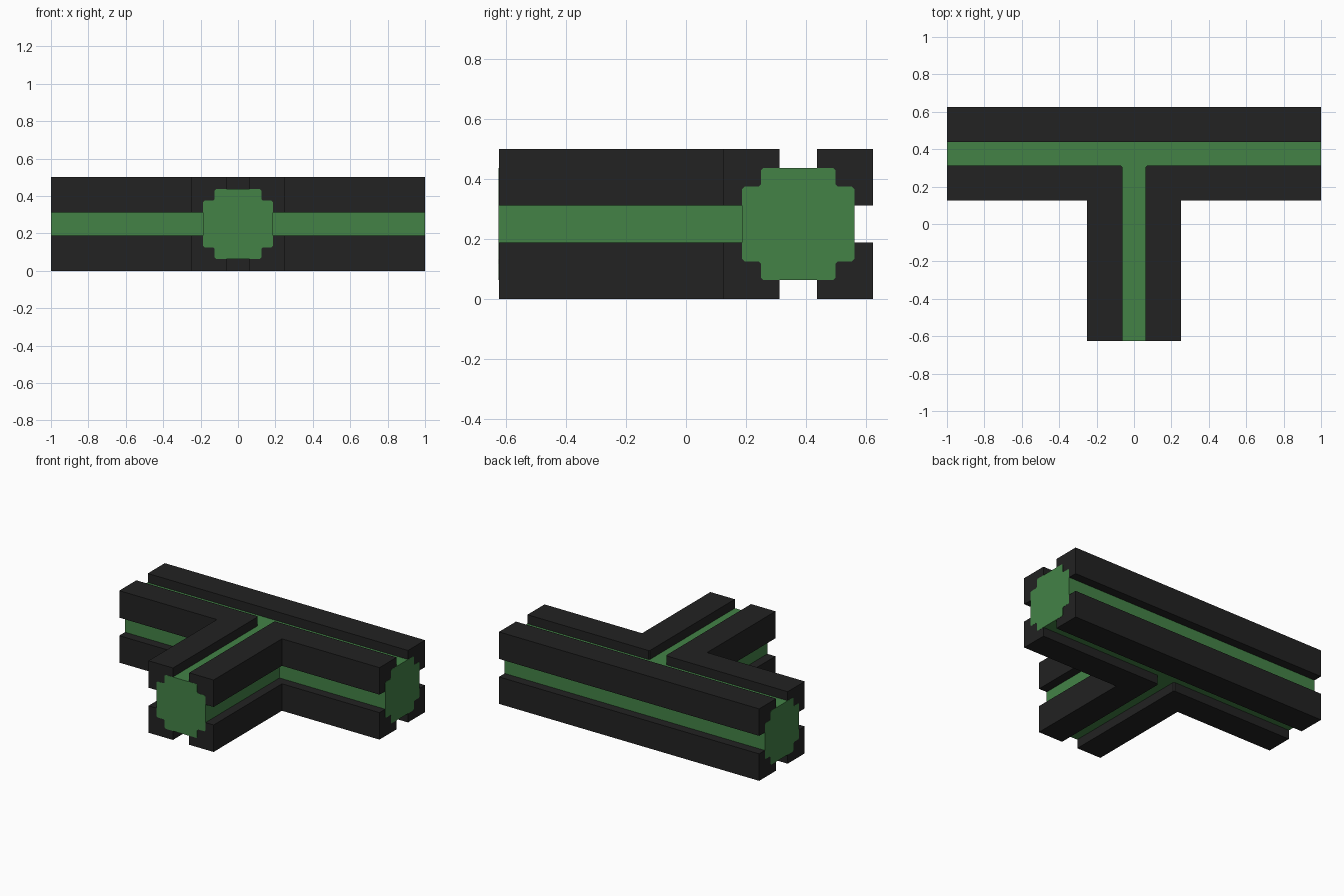
import bpy, bmesh
from mathutils import Vector, Matrix

if "Cube" in bpy.data.objects:
    bpy.data.objects.remove(bpy.data.objects["Cube"])


def material(name, rgb):
    m = bpy.data.materials.new(name)
    m.diffuse_color = (*rgb, 1)
    m.use_nodes = True
    m.node_tree.nodes["Principled BSDF"].inputs["Base Color"].default_value = m.diffuse_color
    return m


GREEN = material("green", (0.056, 0.223, 0.062))
BLACK = material("charcoal", (0.016, 0.016, 0.016))


def prism(name, outline, lo, hi, matrix, mat):
    """Extrude a closed 2D outline from lo to hi along local z, then place it."""
    bm = bmesh.new()
    face = bm.faces.new([bm.verts.new((a, b, lo)) for a, b in outline])
    ext = bmesh.ops.extrude_face_region(bm, geom=[face])
    bmesh.ops.translate(bm, vec=Vector((0, 0, hi - lo)),
                        verts=[v for v in ext["geom"] if isinstance(v, bmesh.types.BMVert)])
    bm.transform(matrix)
    bmesh.ops.recalc_face_normals(bm, faces=bm.faces)
    me = bpy.data.meshes.new(name)
    bm.to_mesh(me)
    bm.free()
    me.materials.append(mat)
    ob = bpy.data.objects.new(name, me)
    bpy.context.collection.objects.link(ob)
    return ob


AXIS_Y, AXIS_Z = 0.375, 0.25   # centre line of the crossbar
GAP, HALF = 0.0625, 0.25       # half slot width, half bar width
W, N, C = 0.1875, 0.125, 0.008  # core half width, notch position, small chamfer
LIFT = 0.001                   # core end plates sit just proud of the rails

# Core section: square with stepped, lightly chamfered corners
quarter = [(W, N - C), (W - C, N), (N + C, N), (N, N + C), (N, W - C), (N - C, W)]
section = []
for a, b in ((1, 0), (0, 1), (-1, 0), (0, -1)):
    section += [(a * u - b * v, b * u + a * v) for u, v in quarter]

# Green cores: crossbar along x, stem along y
along_x = Matrix.Translation((0, AXIS_Y, AXIS_Z)) @ Matrix(
    ((0, 0, 1, 0), (1, 0, 0, 0), (0, 1, 0, 0), (0, 0, 0, 1)))
along_y = Matrix.Translation((0, 0, AXIS_Z)) @ Matrix(
    ((1, 0, 0, 0), (0, 0, 1, 0), (0, 1, 0, 0), (0, 0, 0, 1)))
prism("crossbar_core", section, -1 - LIFT, 1 + LIFT, along_x, GREEN)
prism("stem_core", section, -0.625 - LIFT, AXIS_Y - N + C, along_y, GREEN)

# Dark rails: straight ones at the back, L-shaped ones around the stem
back_y, front_y = AXIS_Y + GAP, AXIS_Y - GAP
back = [(-1, back_y), (1, back_y), (1, 0.625), (-1, 0.625)]
corner = [(GAP, -0.625), (HALF, -0.625), (HALF, 0.125), (1, 0.125),
          (1, front_y), (GAP + C, front_y), (GAP, front_y - C)]
for level, lo, hi in (("lower", 0, AXIS_Z - GAP), ("upper", AXIS_Z + GAP, 0.5)):
    prism(level + "_back_rail", back, lo, hi, Matrix(), BLACK)
    for side, s in (("right", 1), ("left", -1)):
        prism(f"{level}_{side}_corner_rail", [(s * x, y) for x, y in corner],
              lo, hi, Matrix(), BLACK)
